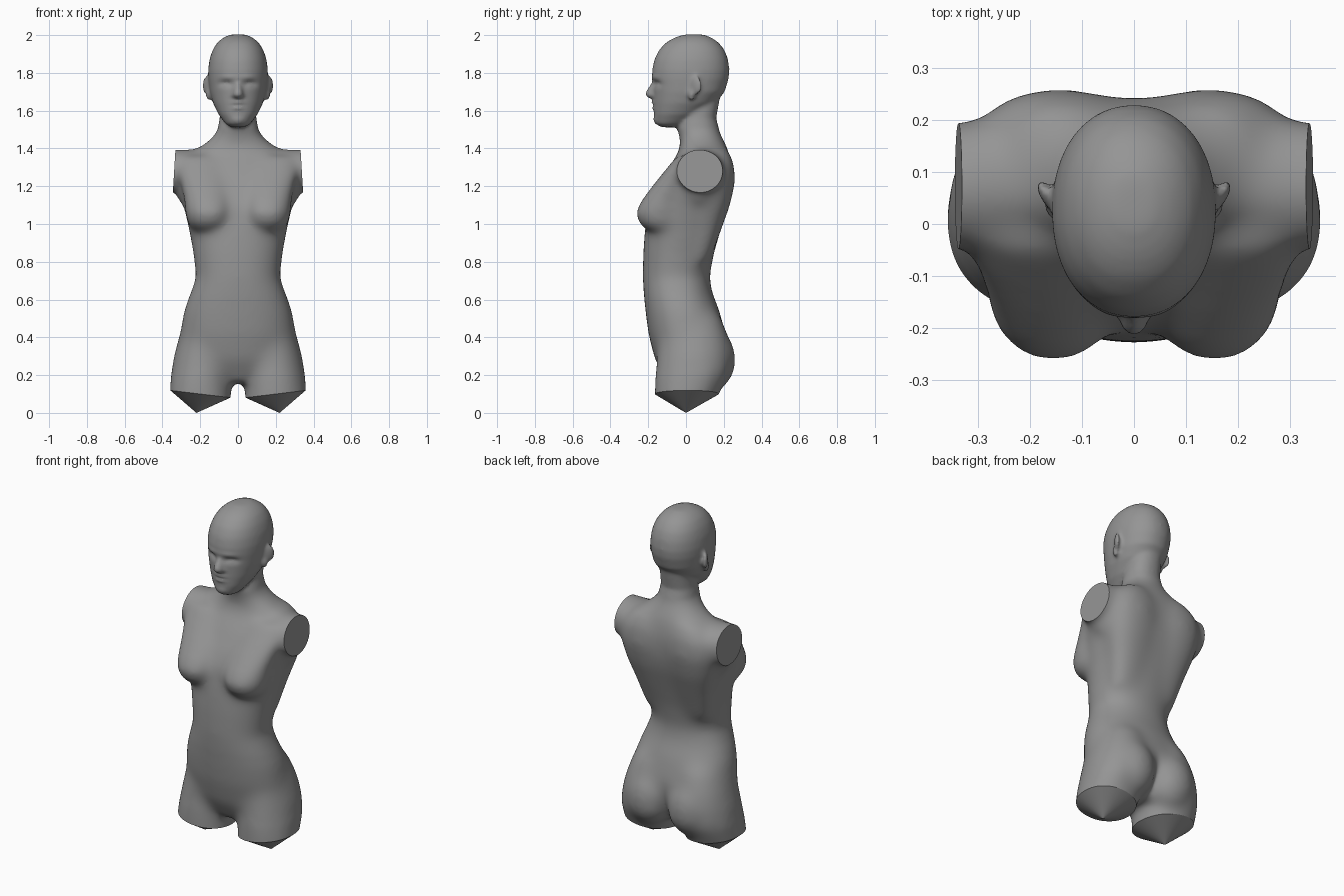
import bpy, bmesh, math
from mathutils import Vector, Matrix

if "Cube" in bpy.data.objects:
    bpy.data.objects.remove(bpy.data.objects["Cube"])

GREY = (0.3, 0.3, 0.3, 1)
mat = bpy.data.materials.new("mannequin grey")
mat.use_nodes = True
mat.diffuse_color = GREY
mat.node_tree.nodes["Principled BSDF"].inputs["Base Color"].default_value = GREY

bm = bmesh.new()


def loft(rows, power=2.0, side=1, sides=40):
    """Stack rounded sections: height, half width, front, back, optional centre x."""
    rings = []
    for z, half, front, back, *cx in rows:
        x0, y0, depth = side * (cx[0] if cx else 0), (front + back) / 2, (back - front) / 2
        ring = []
        for i in range(sides):
            a = math.tau * i / sides
            c, s = math.cos(a), math.sin(a)
            ring.append(bm.verts.new((x0 + half * math.copysign(abs(c) ** (2 / power), c),
                                      y0 + depth * math.copysign(abs(s) ** (2 / power), s), z)))
        rings.append(ring)
    for low, high in zip(rings, rings[1:]):
        for i in range(sides):
            j = (i + 1) % sides
            bm.faces.new((low[i], low[j], high[j], high[i]))
    bm.faces.new(rings[0][::-1])
    bm.faces.new(rings[-1])


def ball(center, radii, tilt=0.0):
    m = Matrix.Translation(center) @ Matrix.Rotation(tilt, 4, 'Z') @ Matrix.Diagonal((*radii, 1))
    bmesh.ops.create_uvsphere(bm, u_segments=32, v_segments=20, radius=1, matrix=m)


# Trunk and neck
loft([(.16, .10, -.10, .12), (.28, .29, -.165, .2), (.42, .308, -.2, .21),
      (.55, .287, -.217, .175), (.64, .25, -.225, .138), (.72, .222, -.23, .125),
      (.85, .238, -.227, .15), (.97, .26, -.218, .185), (1.1, .29, -.2, .225),
      (1.18, .317, -.165, .24), (1.29, .315, -.1, .243), (1.37, .25, -.045, .23),
      (1.42, .185, -.03, .215), (1.46, .135, -.035, .19), (1.5, .108, -.045, .175),
      (1.56, .097, -.035, .16), (1.7, .088, 0, .185)], 2.2)

# Skull and jaw
loft([(1.512, .035, -.13, -.04), (1.53, .066, -.16, 0), (1.58, .103, -.17, .08),
      (1.64, .132, -.172, .155), (1.7, .149, -.174, .205), (1.77, .157, -.18, .226),
      (1.82, .158, -.179, .23), (1.87, .152, -.169, .224), (1.92, .136, -.145, .206),
      (1.96, .111, -.108, .175), (1.985, .082, -.067, .14), (2.004, .04, -.01, .095)], 2.15)

# Nose
loft([(1.66, .022, -.185, -.1), (1.68, .036, -.216, -.1), (1.7, .03, -.214, -.1),
      (1.76, .018, -.178, -.1)])

for s in (-1, 1):
    # Thighs and buttocks
    loft([(0, .16, -.165, .13, .2), (.12, .162, -.167, .185, .198), (.2, .163, -.163, .225, .192),
          (.3, .165, -.155, .24, .175), (.4, .16, -.15, .225, .155), (.5, .14, -.13, .19, .14),
          (.6, .09, -.08, .12, .12)], 2.1, s)
    ball((s * .135, .135, .285), (.14, .13, .17))
    # Breasts sloping up into the chest
    loft([(.965, .08, -.205, 0, .16), (1, .112, -.25, 0, .155), (1.06, .125, -.27, 0, .155),
          (1.12, .127, -.24, 0, .157), (1.2, .135, -.18, .02, .165), (1.28, .145, -.115, .05, .18),
          (1.36, .13, -.05, .08, .19)], 2.1, s)
    # Shoulder blades running down the back
    loft([(.8, .1, 0, .125, .11), (.97, .13, 0, .188, .12), (1.1, .155, 0, .235, .135),
          (1.22, .17, 0, .262, .145), (1.32, .16, 0, .257, .145), (1.4, .1, 0, .222, .13)], 2.3, s)
    # Shoulder stubs, armpits and ears
    ball((s * .3, .075, 1.282), (.24, .125, .115))
    ball((s * .24, .07, 1.21), (.1, .11, .13))
    ball((s * .163, .05, 1.732), (.014, .042, .052), s * -.6)
    ball((s * .157, .03, 1.685), (.014, .02, .03))

# Fuse everything into one skin
mesh = bpy.data.meshes.new("parts")
bm.to_mesh(mesh)
bm.free()
body = bpy.data.objects.new("mannequin_torso", mesh)
bpy.context.collection.objects.link(body)
fuse = body.modifiers.new("fuse", 'REMESH')
fuse.mode, fuse.voxel_size = 'VOXEL', 0.01
skin = bpy.data.meshes.new_from_object(body.evaluated_get(bpy.context.evaluated_depsgraph_get()))
body.modifiers.clear()

bm = bmesh.new()
bm.from_mesh(skin)


def relax(times, rule):
    verts = [v for v in bm.verts if rule(v.co)]
    for _ in range(times):
        bmesh.ops.smooth_vert(bm, verts=verts, factor=0.5, use_axis_x=True, use_axis_y=True, use_axis_z=True)


relax(30, lambda p: p.z < 1.5 and abs(p.x) < .33)
relax(25, lambda p: .25 < p.z < 1.45 and p.y > .08)
relax(25, lambda p: .2 < p.z < .6 and p.y < .08)
relax(10, lambda p: p.z < 1.48 or p.z > 1.82)
relax(4, lambda p: True)

# Sculpted details: centre, reach, push along y
dents = [((0, -.18, 1.643), (.035, .06, .009), -.010),   # upper lip
         ((0, -.17, 1.613), (.03, .06, .009), -.009),    # lower lip
         ((0, -.16, 1.55), (.035, .06, .02), -.008),     # chin
         ((0, .2, .26), (.03, .12, .09), -.015)]         # cleft
for s in (-1, 1):
    dents += [((s * .065, -.17, 1.742), (.04, .06, .017), .02),    # eye sockets
              ((s * .065, -.16, 1.736), (.02, .06, .01), -.008),   # eyeballs
              ((s * .055, -.17, 1.778), (.045, .06, .010), -.004)]  # brows
for v in bm.verts:
    p = v.co.copy()
    for center, reach, push in dents:
        d = sum(((p[k] - center[k]) / reach[k]) ** 2 for k in range(3))
        if d < 9:
            v.co.y += push * math.exp(-d)


def slice_off(s, point, normal, tip=None):
    """Cut one side by a plane, close it, and optionally draw the cap to a tip."""
    faces = [f for f in bm.faces if f.calc_center_median().x * s > 0]
    geom = list({e for f in faces for e in f.edges} | {v for f in faces for v in f.verts}) + faces
    cut = bmesh.ops.bisect_plane(bm, geom=geom, plane_co=point, plane_no=normal, clear_outer=True)
    rim = [e for e in cut["geom_cut"] if isinstance(e, bmesh.types.BMEdge)]
    caps = bmesh.ops.edgeloop_fill(bm, edges=rim)["faces"]
    for e in rim:
        e.smooth = False
    if tip:
        for v in bmesh.ops.poke(bm, faces=caps)["verts"]:
            v.co = tip


for f in bm.faces:
    f.smooth = True
for s in (-1, 1):
    slice_off(s, Vector((s * .338, 0, 1.28)), Vector((s, 0, .06)))
    slice_off(s, Vector((s * .2, 0, .1)), Vector((s * .12, 0, -1)), (s * .22, 0, 0))
bmesh.ops.recalc_face_normals(bm, faces=bm.faces)
bm.to_mesh(skin)
bm.free()
body.data = skin
bpy.data.meshes.remove(mesh)
skin.materials.clear()
skin.materials.append(mat)
